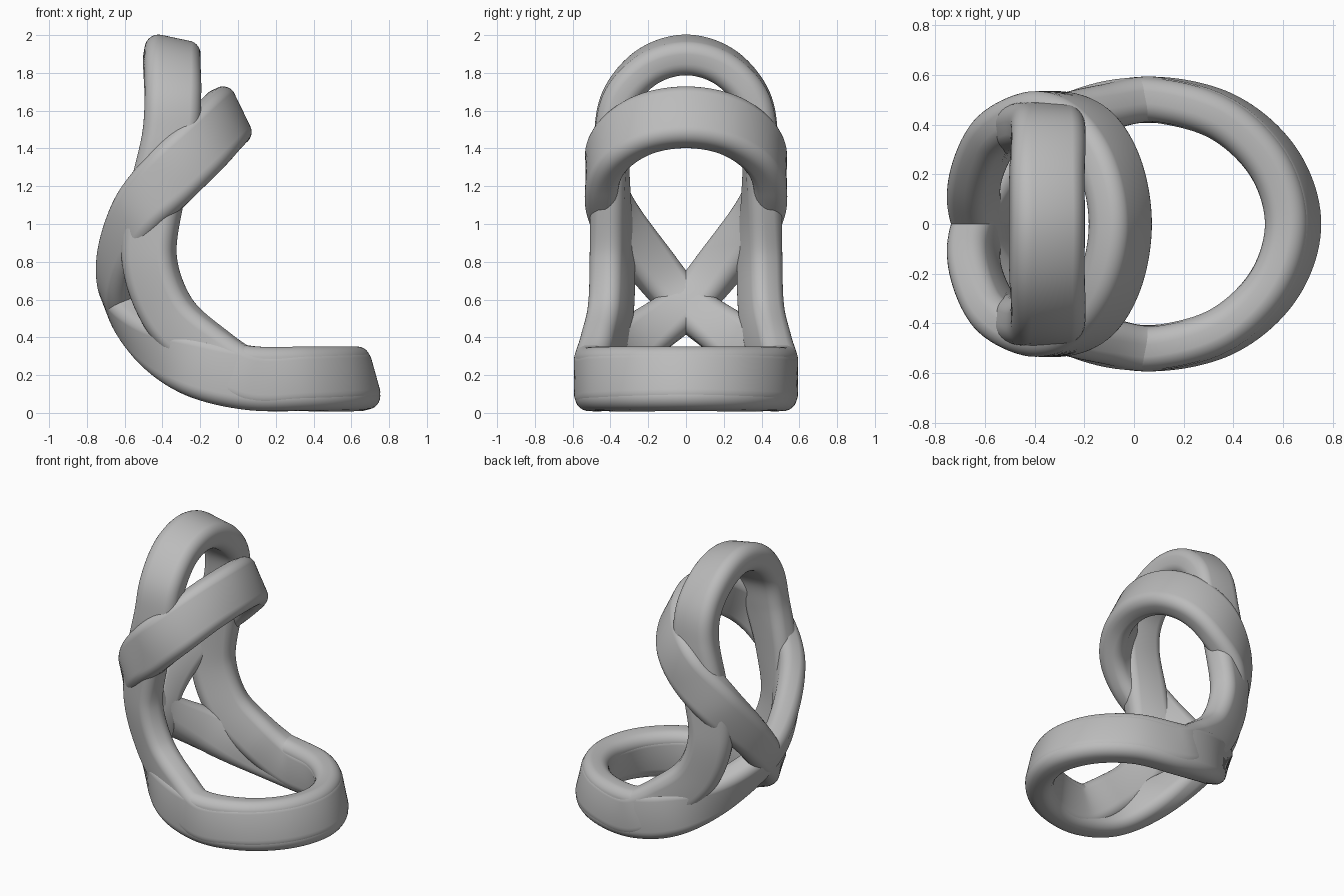
import bpy, bmesh, math
from mathutils import Vector

if "Cube" in bpy.data.objects:
    bpy.data.objects.remove(bpy.data.objects["Cube"], do_unlink=True)

grey = bpy.data.materials.new("plain_grey")
grey.use_nodes = True
colour = (0.5, 0.5, 0.5, 1)
grey.diffuse_color = colour
grey.node_tree.nodes["Principled BSDF"].inputs["Base Color"].default_value = colour

STEPS, SIDES = 12, 32


def spline(points, i, t):
    """Closed Catmull-Rom interpolation."""
    a, b, c, d = (points[(i + k) % len(points)] for k in (-1, 0, 1, 2))
    return 0.5 * (2 * b + (c - a) * t + (2 * a - 5 * b + 4 * c - d) * t * t
                  + (3 * b - a - 3 * c + d) * t ** 3)


def section(thin, wide):
    """Rounded oblong cross-section."""
    out = []
    for k in range(SIDES):
        a = 2 * math.pi * k / SIDES
        r = min(thin, wide) * 0.8
        c, s = math.cos(a), math.sin(a)
        out.append((r * c + math.copysign(thin - r, c),
                    r * s + math.copysign(wide - r, s)))
    return out


def band(name, half, thin):
    """Sweep a flat band along a half path mirrored across y = 0."""
    flip = lambda v: Vector((v.x, -v.y, v.z))
    pos = [Vector(p) for p, n, w in half]
    nor = [Vector(n).normalized() for p, n, w in half]
    wide = [w for p, n, w in half]
    pos += [flip(p) for p in pos[-2:0:-1]]
    nor += [flip(n) for n in nor[-2:0:-1]]
    wide += wide[-2:0:-1]
    path, facing, width = [], [], []
    for i in range(len(pos)):
        for s in range(STEPS):
            path.append(spline(pos, i, s / STEPS))
            facing.append(spline(nor, i, s / STEPS))
            width.append(spline(wide, i, s / STEPS))
    bm = bmesh.new()
    rings = []
    count = len(path)
    for i in range(count):
        tangent = (path[(i + 1) % count] - path[i - 1]).normalized()
        across = tangent.cross(facing[i]).normalized()
        outward = across.cross(tangent).normalized()
        rings.append([bm.verts.new(path[i] + outward * u + across * v)
                      for u, v in section(thin, width[i])])
    for i in range(count):
        a, b = rings[i], rings[(i + 1) % count]
        for k in range(SIDES):
            m = (k + 1) % SIDES
            bm.faces.new((a[k], a[m], b[m], b[k]))
    bmesh.ops.recalc_face_normals(bm, faces=bm.faces)
    mesh = bpy.data.meshes.new(name)
    bm.to_mesh(mesh)
    bm.free()
    mesh.materials.append(grey)
    obj = bpy.data.objects.new(name, mesh)
    bpy.context.collection.objects.link(obj)
    for o in bpy.context.selected_objects:
        o.select_set(False)
    obj.select_set(True)
    bpy.context.view_layer.objects.active = obj
    bpy.ops.object.shade_smooth_by_angle(angle=math.radians(50))


def base_front(wide):
    """Half of the rounded front shared by both bands."""
    return [
        ((0.64, 0, 0.18), (0.96, 0, 0.26), wide),
        ((0.56, 0.25, 0.18), (0.85, 0.5, 0.2), wide),
        ((0.35, 0.435, 0.18), (0.48, 0.87, 0.1), wide),
        ((0.06, 0.5, 0.185), (0, 1, 0), wide),
    ]


# Each entry: centre of the band, direction its flat side faces, half width
# Folded figure-eight: base loop, crossing at the back, upper loop
band("crossed_band", base_front(0.17) + [
    ((-0.22, 0.45, 0.25), (-0.2, 0.95, -0.1), 0.165),
    ((-0.46, 0.27, 0.38), (-0.65, 0.65, -0.35), 0.14),
    ((-0.62, 0, 0.575), (-0.93, 0, -0.35), 0.12),
    ((-0.635, -0.19, 0.79), (-0.85, -0.45, -0.2), 0.13),
    ((-0.53, -0.385, 1.05), (-0.5, -0.85, 0), 0.15),
    ((-0.35, -0.445, 1.26), (0, -1, 0), 0.165),
    ((-0.2, -0.39, 1.41), (0.4, -0.85, 0.2), 0.165),
    ((-0.095, -0.225, 1.525), (0.75, -0.5, 0.37), 0.165),
    ((-0.055, 0, 1.565), (0.9, 0, 0.43), 0.165),
], 0.088)

# Tall loop: shares the base front, rises into the legs and top arch
band("arched_band", base_front(0.155) + [
    ((-0.17, 0.45, 0.33), (-0.25, 0.95, -0.1), 0.15),
    ((-0.37, 0.4, 0.53), (-0.4, 0.9, -0.1), 0.145),
    ((-0.47, 0.39, 0.82), (-0.4, 0.9, 0), 0.145),
    ((-0.43, 0.4, 1.15), (-0.2, 0.98, 0), 0.145),
    ((-0.36, 0.395, 1.45), (0, 1, 0.1), 0.15),
    ((-0.345, 0.35, 1.67), (0.05, 0.87, 0.42), 0.15),
    ((-0.35, 0.2, 1.835), (0.15, 0.5, 0.85), 0.15),
    ((-0.35, 0, 1.895), (0.2, 0, 0.98), 0.15),
], 0.093)
